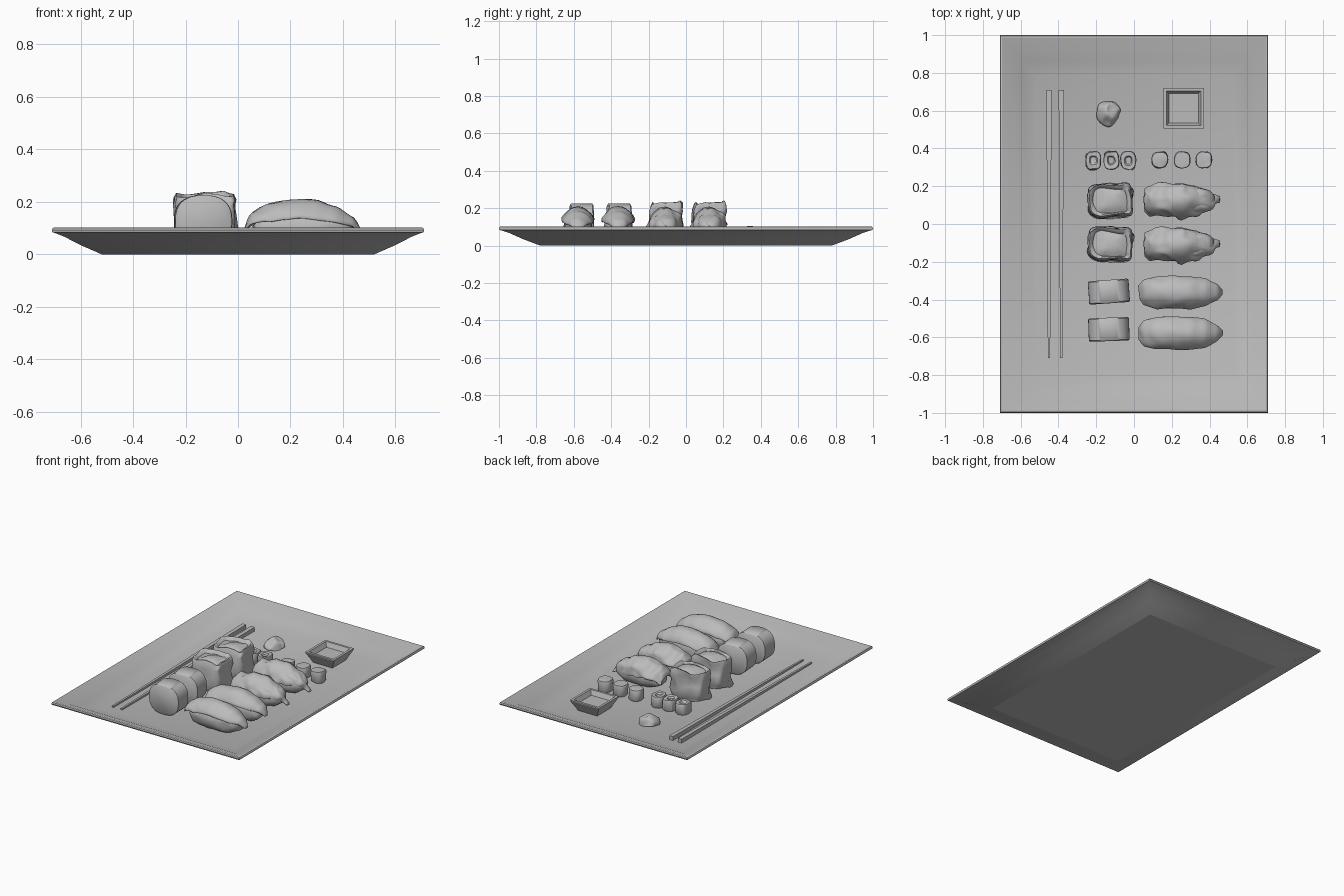
import bpy, bmesh, math
from mathutils import Vector, noise

if "Cube" in bpy.data.objects:
    bpy.data.objects.remove(bpy.data.objects["Cube"])

clay = bpy.data.materials.new("plain_grey")
clay.use_nodes = True
GREY = (0.5, 0.5, 0.5, 1)
clay.diffuse_color = GREY
clay.node_tree.nodes["Principled BSDF"].inputs["Base Color"].default_value = GREY

FLOOR = 0.025


def loft(name, rings, angle=40, rough=0.0, freq=12, loc=(0, 0, 0), turn=0, seed=0):
    """Skin closed rings, cap both ends, optionally roughen, smooth by angle."""
    bm = bmesh.new()
    rows = [[bm.verts.new(p) for p in ring] for ring in rings]
    n = len(rows[0])
    for a, b in zip(rows, rows[1:]):
        for i in range(n):
            j = (i + 1) % n
            bm.faces.new((a[i], a[j], b[j], b[i]))
    bm.faces.new(rows[0])
    bm.faces.new(rows[-1])
    bmesh.ops.recalc_face_normals(bm, faces=bm.faces)
    if rough:
        shift = Vector((seed * 7.3, seed * 3.1, 0))
        for v in bm.verts:
            v.co += rough * noise.noise_vector(v.co * freq + shift)
    me = bpy.data.meshes.new(name)
    bm.to_mesh(me)
    bm.free()
    me.materials.append(clay)
    ob = bpy.data.objects.new(name, me)
    bpy.context.collection.objects.link(ob)
    ob.location = loc
    ob.rotation_euler.z = math.radians(turn)
    bpy.ops.object.select_all(action='DESELECT')
    ob.select_set(True)
    bpy.context.view_layer.objects.active = ob
    bpy.ops.object.shade_smooth_by_angle(angle=math.radians(angle))
    return ob


def rect(hx, hy, z):
    return [(-hx, -hy, z), (hx, -hy, z), (hx, hy, z), (-hx, hy, z)]


def oval(hx, hy, z, power=2.0, n=32):
    """Superellipse ring in the horizontal plane."""
    ring = []
    for i in range(n):
        c, s = math.cos(math.tau * i / n), math.sin(math.tau * i / n)
        ring.append((hx * math.copysign(abs(c) ** (2 / power), c),
                     hy * math.copysign(abs(s) ** (2 / power), s), z))
    return ring


def mix(points, t):
    """Linear lookup in a short list of (position, value) pairs."""
    for (a, va), (b, vb) in zip(points, points[1:]):
        if t <= b:
            return va + (vb - va) * (t - a) / (b - a)
    return points[-1][1]


# Serving tray: outer wall, rounded rim, inner slope and floor
outer = [(0.19, 0), (0.11, 0.035), (0.05, 0.066), (0.015, 0.08), (0.002, 0.084),
         (0, 0.092), (0.003, 0.1), (0.01, 0.103)]
inner = [(0.06, 0.084), (0.12, 0.052), (0.19, FLOOR)]
tray = loft("tray", [rect(0.71 - d, 1 - d * 1.16, z) for d, z in outer + inner], angle=33)
for e in tray.data.edges:
    if all(tray.data.vertices[i].co.z < 0.001 for i in e.vertices):
        e.use_edge_sharp = True

# Chopsticks: square section, tapering to the front
for side, x in (("left", -0.385), ("right", -0.45)):
    rings = [[(p, y, q + z) for p, q in ((-w, -w), (w, -w), (w, w), (-w, w))]
             for y, w, z in ((-0.71, 0.006, 0.028), (0.71, 0.014, 0.038))]
    loft(side + "_chopstick", rings, loc=(x, 0, 0))

# Sauce dish: square, flared, hollow
dish = [(0.072, 0), (0.108, 0.07), (0.108, 0.076), (0.092, 0.076), (0.078, 0.045)]
loft("sauce_dish", [rect(h, h, z) for h, z in dish], angle=20, loc=(0.263, 0.613, FLOOR))

# Paste mound
loft("paste_mound", [oval(0.064 * math.cos(a), 0.064 * math.sin(a + math.pi / 2), 0.06 * math.sin(a))
                     for a in [math.radians(d) for d in range(0, 90, 9)]],
     angle=60, rough=0.018, freq=18, loc=(-0.13, 0.59, FLOOR))

# Small rolls: the right-hand three are dimpled on top
small = [(0.9, 0), (1, 0.008), (1, 0.066), (0.93, 0.075)]
for i, x in enumerate((-0.215, -0.12, -0.03)):
    prof = small + [(0.5, 0.075), (0.35, 0.064)]
    loft("small_roll", [oval(0.04 * s, 0.049 * s, z, 3) for s, z in prof],
         rough=0.006, freq=25, loc=(x, 0.337, FLOOR), seed=i)
for i, x in enumerate((0.137, 0.255, 0.37)):
    prof = small + [(0.5, 0.077)]
    loft("small_roll", [oval(0.043 * s, 0.044 * s, z, 2.6) for s, z in prof],
         rough=0.005, freq=25, loc=(x, 0.34, FLOOR), seed=i + 5)

# Large rolls: thick discs lying on their rims
for y, turn in ((-0.358, 4), (-0.558, 2)):
    disc = []
    for d, s in ((-0.062, 0.93), (-0.056, 1), (0.056, 1), (0.062, 0.93)):
        disc.append([(px, d, pz) for px, pz, _ in oval(0.108 * s, 0.1 * s, 0, 2.5, 40)])
    loft("large_roll", disc, angle=50, loc=(-0.133, y, FLOOR + 0.1), turn=turn)

# Wrapped blocks: lumpy walls, sunken filling
block = [(0.9, 0), (0.98, 0.02), (1, 0.06), (0.98, 0.11), (1, 0.16), (0.99, 0.185),
         (0.93, 0.202), (0.84, 0.2), (0.74, 0.188), (0.45, 0.192), (0.2, 0.196)]
for i, y in enumerate((0.123, -0.107)):
    loft("wrapped_block", [oval(0.116 * s, 0.084 * s, z, 5, 48) for s, z in block],
         angle=55, rough=0.022, freq=14, loc=(-0.124, y, FLOOR), turn=3 if i == 0 else -2)


def rice(y, hx, hy):
    """Rounded mound under a topping."""
    rings = []
    for d in range(-80, 81, 10):
        a = math.radians(d)
        c = math.cos(a) ** 0.6
        rings.append(oval(hx * c, hy * c, 0.072 * math.sin(a), 2.8))
    loft("rice_mound", rings, angle=60, rough=0.008, freq=22, loc=(0.25, y, FLOOR + 0.07), seed=y)


def topping(name, y, width, ridge, thick, droop, rough, seed):
    """Arched slab draped across the mound; width and ridge run along x."""
    x0, x1 = width[0][0], width[-1][0]
    rings = []
    steps = 36
    for k in range(steps + 1):
        x = x0 + (x1 - x0) * (0.5 - 0.5 * math.cos(math.pi * k / steps))
        w, top = mix(width, x), mix(ridge, x)
        end = max(0.3, math.sin(math.pi * k / steps) ** 0.4)
        rings.append([(x, u, top - thick / 2 + v - droop * (u / 0.09) ** 2)
                      for u, v, _ in oval(w, thick / 2 * end, 0, 2.6)])
    loft(name, rings, angle=60, rough=rough, freq=16, loc=(0, y, 0), seed=seed)


# Fillet pieces: smooth toppings
fillet_width = [(0.025, 0.035), (0.05, 0.066), (0.12, 0.085), (0.3, 0.087), (0.38, 0.075),
                (0.44, 0.042), (0.47, 0.014)]
fillet_ridge = [(0.025, 0.12), (0.05, 0.165), (0.1, 0.19), (0.17, 0.205), (0.24, 0.212),
                (0.3, 0.206), (0.38, 0.182), (0.44, 0.145), (0.47, 0.105)]
for i, y in enumerate((-0.362, -0.578)):
    rice(y, 0.19, 0.076)
    topping("fillet_topping", y, fillet_width, fillet_ridge, 0.045, 0.05, 0.006, i)

# Shellfish pieces: ragged toppings with a pointed tail
shell_width = [(0.052, 0.062), (0.08, 0.082), (0.16, 0.085), (0.24, 0.1), (0.33, 0.086),
               (0.39, 0.05), (0.42, 0.032), (0.455, 0.018)]
shell_ridge = [(0.052, 0.15), (0.09, 0.183), (0.16, 0.203), (0.25, 0.208), (0.33, 0.185),
               (0.39, 0.145), (0.455, 0.09)]
for i, y in enumerate((0.125, -0.11)):
    rice(y, 0.175, 0.075)
    topping("shellfish_topping", y, shell_width, shell_ridge, 0.05, 0.065, 0.02, 3)
